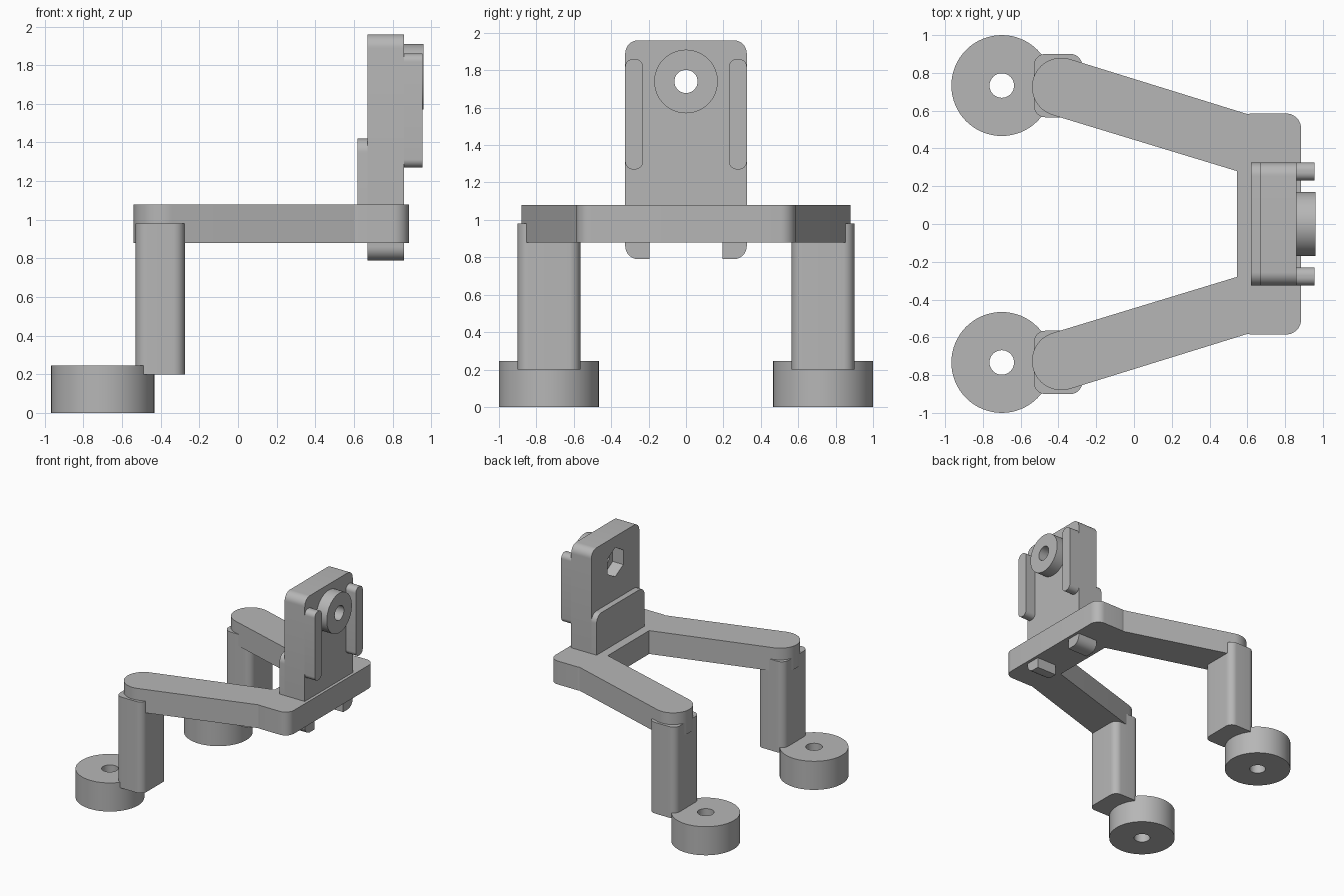
import bpy, bmesh
from math import sin, cos, radians

if "Cube" in bpy.data.objects:
    bpy.data.objects.remove(bpy.data.objects["Cube"], do_unlink=True)

grey = bpy.data.materials.new("plain grey")
grey.use_nodes = True
COLOUR = (0.47, 0.47, 0.47, 1)
grey.diffuse_color = COLOUR
grey.node_tree.nodes["Principled BSDF"].inputs["Base Color"].default_value = COLOUR


def arc(cx, cy, r, start, end, steps=10):
    angles = [radians(start + (end - start) * i / steps) for i in range(steps + 1)]
    return [(cx + r * cos(a), cy + r * sin(a)) for a in angles]


def circle(cx, cy, r, sides=64, turn=0):
    return arc(cx, cy, r, turn, turn + 360, sides)[:-1]


def rounded_rect(u0, u1, v0, v1, r, corners=(1, 1, 1, 1)):
    """Outline from the top right corner, anticlockwise; corners marked 0 stay square."""
    pts = []
    spots = [(u1, v1, -1, -1), (u0, v1, 1, -1), (u0, v0, 1, 1), (u1, v0, -1, 1)]
    for i, (u, v, su, sv) in enumerate(spots):
        if corners[i]:
            pts += arc(u + su * r, v + sv * r, r, 90 * i, 90 * i + 90)
        else:
            pts.append((u, v))
    return pts


def prism(name, outline, axis, lo, hi):
    """Extrude an outline along z (points are x, y) or along x (points are y, z)."""
    def place(p, d):
        return (p[0], p[1], d) if axis == "z" else (d, p[0], p[1])
    bm = bmesh.new()
    face = bm.faces.new([bm.verts.new(place(p, lo)) for p in outline])
    top = bmesh.ops.extrude_face_region(bm, geom=[face])
    verts = [g for g in top["geom"] if isinstance(g, bmesh.types.BMVert)]
    shift = (0, 0, hi - lo) if axis == "z" else (hi - lo, 0, 0)
    bmesh.ops.translate(bm, vec=shift, verts=verts)
    bmesh.ops.recalc_face_normals(bm, faces=bm.faces)
    mesh = bpy.data.meshes.new(name)
    bm.to_mesh(mesh)
    bm.free()
    mesh.materials.append(grey)
    obj = bpy.data.objects.new(name, mesh)
    bpy.context.scene.collection.objects.link(obj)
    return obj


def activate(obj):
    bpy.ops.object.select_all(action="DESELECT")
    obj.select_set(True)
    bpy.context.view_layer.objects.active = obj


def cut(obj, *cutter_args):
    cutter = prism("cutter", *cutter_args)
    cutter.hide_render = True
    mod = obj.modifiers.new("hole", "BOOLEAN")
    mod.operation = "DIFFERENCE"
    mod.solver = "EXACT"
    mod.object = cutter
    activate(obj)
    bpy.ops.object.modifier_apply(modifier=mod.name)
    bpy.data.objects.remove(cutter, do_unlink=True)


parts = []

# Forked frame: crossbar with two splayed arms, mirrored in y
half = arc(0.805, 0.505, 0.08, 0, 90)
half += arc(0.625, 0.505, 0.08, 90, 107, 3)
half += arc(-0.385, 0.725, 0.155, 73, 253, 32)
half.append((0.545, 0.28))
outline = half + [(x, -y) for x, y in reversed(half)]
parts.append(prism("forked_frame", outline, "z", 0.88, 1.08))

# Legs, feet and rails, one on each side
for side, s in (("left", 1), ("right", -1)):
    y0, y1 = sorted((s * 0.565, s * 0.90))
    parts.append(prism(side + "_leg", rounded_rect(-0.53, -0.275, y0, y1, 0.06), "z", 0.2, 0.98))

    foot = prism(side + "_foot", circle(-0.70, s * 0.733, 0.267), "z", 0, 0.245)
    cut(foot, circle(-0.70, s * 0.733, 0.065, 32), "z", -0.1, 0.4)
    parts.append(foot)

    y0, y1 = sorted((s * 0.23, s * 0.325))
    parts.append(prism(side + "_rail", rounded_rect(y0, y1, 1.27, 1.86, 0.042), "x", 0.86, 0.955))

# Upright plate with two tabs below the crossbar
body = rounded_rect(-0.325, 0.325, 0.79, 1.96, 0.07)
split = len(body) * 3 // 4
notch = [(-0.195, 0.79), (-0.195, 0.90), (0.195, 0.90), (0.195, 0.79)]
plate = prism("upright_plate", body[:split] + notch + body[split:], "x", 0.67, 0.86)
boss = prism("round_boss", circle(0, 1.74, 0.17), "x", 0.86, 0.96)

# Bolt hole through plate and boss, with a six-sided nut pocket behind
for obj in (plate, boss):
    cut(obj, circle(0, 1.74, 0.062, 32), "x", 0.5, 1.1)
cut(plate, circle(0, 1.74, 0.125, 6, 30), "x", 0.6, 0.77)
parts += [plate, boss]

# Stiffening ledge behind the plate
ledge = rounded_rect(-0.325, 0.325, 0.95, 1.42, 0.07, (1, 1, 0, 0))
parts.append(prism("rear_ledge", ledge, "x", 0.62, 0.67))

for obj in parts:
    activate(obj)
    bpy.ops.object.shade_smooth_by_angle(angle=radians(30))
